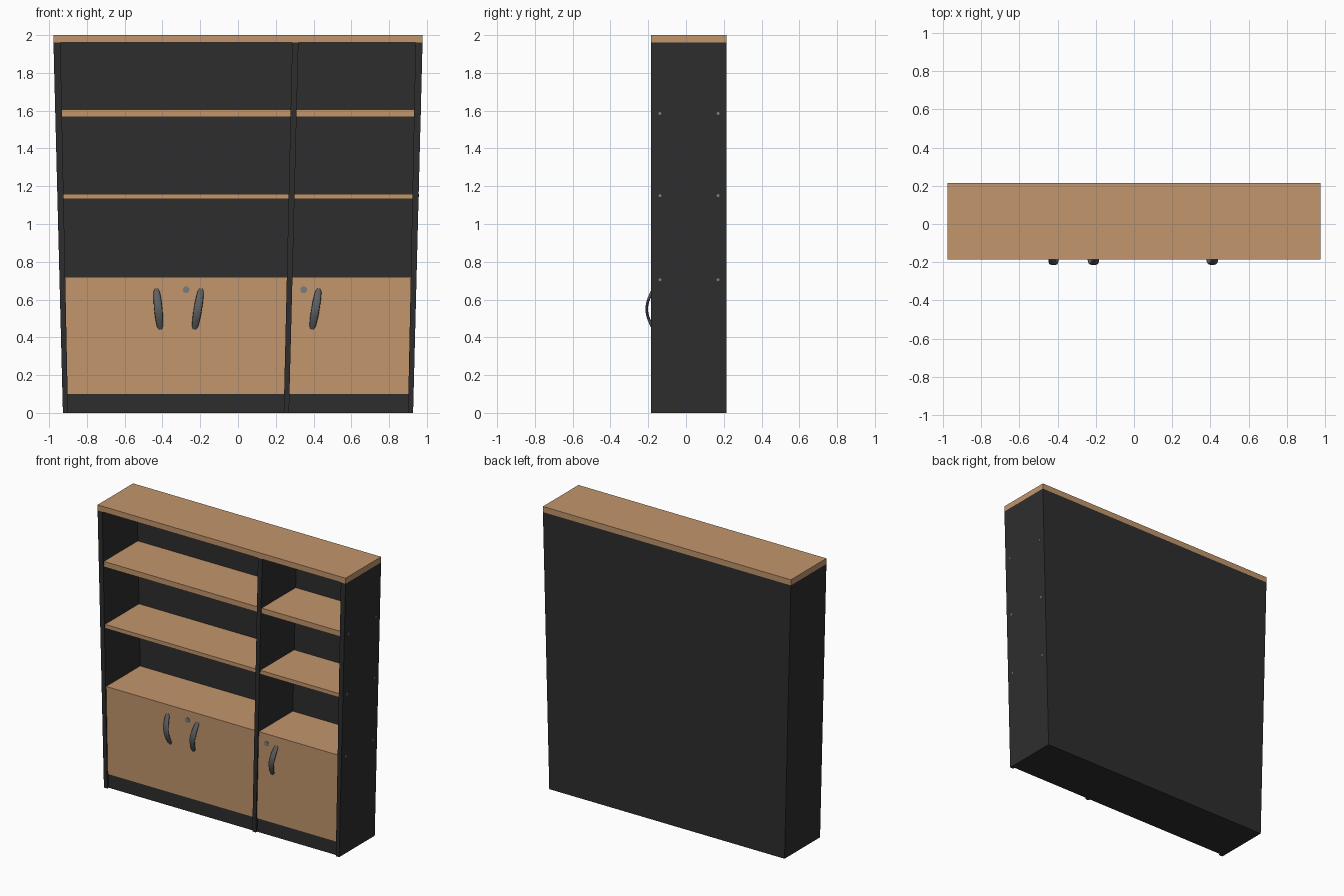
import bpy, bmesh, math
from mathutils import Vector, Matrix

if "Cube" in bpy.data.objects:
    bpy.data.objects.remove(bpy.data.objects["Cube"])


def material(name, rgb):
    m = bpy.data.materials.new(name)
    m.diffuse_color = (*rgb, 1)
    m.use_nodes = True
    m.node_tree.nodes["Principled BSDF"].inputs["Base Color"].default_value = m.diffuse_color
    return m


WOOD = material("light_wood", (0.54, 0.305, 0.15))
DARK = material("charcoal", (0.027, 0.027, 0.027))
METAL = material("handle_grey", (0.11, 0.115, 0.12))
LOCK = material("lock_grey", (0.2, 0.2, 0.2))

H = 1.96                      # underside of the top board
FRONT, BACK = -0.185, 0.215   # depth of the carcass
FACE = FRONT + 0.008          # shelves and doors sit slightly behind the panels


def outer(z): return 0.927 + 0.05 * z / H
def inner(z): return 0.90 + 0.04 * z / H
def div_l(z): return 0.242 + 0.045 * z / H
def div_r(z): return 0.27 + 0.05 * z / H


def finish(name, bm, mat):
    bmesh.ops.recalc_face_normals(bm, faces=bm.faces)
    me = bpy.data.meshes.new(name)
    bm.to_mesh(me)
    bm.free()
    me.materials.append(mat)
    ob = bpy.data.objects.new(name, me)
    bpy.context.collection.objects.link(ob)
    return ob


def slab(name, left, right, z0, z1, y0, y1, mat):
    """Box whose left and right sides follow functions of height."""
    bm = bmesh.new()
    pts = [(left(z0), z0), (right(z0), z0), (right(z1), z1), (left(z1), z1)]
    f = bm.faces.new([bm.verts.new((x, y0, z)) for x, z in pts])
    ext = bmesh.ops.extrude_face_region(bm, geom=[f])["geom"]
    vs = [v for v in ext if isinstance(v, bmesh.types.BMVert)]
    bmesh.ops.translate(bm, verts=vs, vec=(0, y1 - y0, 0))
    return finish(name, bm, mat)


def neg(f): return lambda z: -f(z)
def const(x): return lambda z: x


# Carcass: flared sides, divider, back, plinth and top board
slab("side_left", neg(outer), neg(inner), 0, H, FRONT, BACK, DARK)
slab("side_right", inner, outer, 0, H, FRONT, BACK, DARK)
slab("divider", div_l, div_r, 0, H, FRONT, BACK - 0.005, DARK)
slab("back_panel", neg(inner), inner, 0, H, BACK - 0.01, BACK, DARK)
slab("plinth", neg(inner), inner, 0, 0.10, FRONT + 0.015, BACK - 0.01, DARK)
slab("top_board", const(-0.977), const(0.977), H, 2.0, FRONT, BACK, WOOD)

# Shelves in both bays
for i, (z0, z1) in enumerate([(0.69, 0.72), (1.132, 1.16), (1.567, 1.606)]):
    y0 = FACE + 0.02 if i == 0 else FACE
    slab(f"shelf_wide_{i}", neg(inner), div_l, z0, z1, y0, BACK - 0.01, WOOD)
    slab(f"shelf_narrow_{i}", div_r, inner, z0, z1, y0, BACK - 0.01, WOOD)

# Doors
seam = -0.33
slab("door_left", neg(inner), const(seam), 0.10, 0.72, FACE, FACE + 0.02, WOOD)
slab("door_middle", const(seam), div_l, 0.10, 0.72, FACE, FACE + 0.02, WOOD)
slab("door_right", div_r, inner, 0.10, 0.72, FACE, FACE + 0.02, WOOD)


def handle(name, x_bottom, x_top, steps=16, sides=12):
    """Bowed strap handle: an ellipse swept along an arc."""
    bm = bmesh.new()
    rings = []
    for i in range(steps + 1):
        t = i / steps
        bow = math.sin(math.pi * t)
        z = 0.445 + 0.21 * t
        c = Vector((x_bottom + (x_top - x_bottom) * t, -0.172 - 0.036 * bow, z))
        w = 0.013 + 0.009 * bow ** 0.6 if 0 < t < 1 else 0.011
        ring = []
        for k in range(sides):
            a = 2 * math.pi * k / sides
            tilt = 0.5 * math.cos(math.pi * t) * math.sin(a) * 0.007
            ring.append(bm.verts.new(c + Vector((w * math.cos(a), 0.007 * math.sin(a), tilt))))
        rings.append(ring)
    for r0, r1 in zip(rings, rings[1:]):
        for k in range(sides):
            n = (k + 1) % sides
            bm.faces.new((r0[k], r0[n], r1[n], r1[k]))
    bm.faces.new(rings[0])
    bm.faces.new(rings[-1])
    for f in bm.faces:
        f.smooth = len(f.verts) == 4
    return finish(name, bm, METAL)


handle("handle_left", -0.412, -0.432)
handle("handle_middle", -0.229, -0.196)
handle("handle_right", 0.393, 0.427)


def disc(name, loc, axis, radius, depth):
    bm = bmesh.new()
    rot = Vector((0, 0, 1)).rotation_difference(Vector(axis)).to_matrix().to_4x4()
    bmesh.ops.create_cone(bm, cap_ends=True, segments=16, radius1=radius, radius2=radius,
                          depth=depth, matrix=Matrix.Translation(loc) @ rot)
    return finish(name, bm, LOCK)


# Door locks
for i, x in enumerate((-0.275, 0.348)):
    disc(f"lock_{i}", (x, FACE, 0.652), (0, 1, 0), 0.018, 0.008)

# Shelf pins just showing through the right side
for i, z in enumerate((0.705, 1.15, 1.585)):
    for j, y in enumerate((-0.138, 0.17)):
        disc(f"shelf_pin_{i}_{j}", (outer(z) - 0.005, y, z), (1, 0, 0), 0.008, 0.0115)
